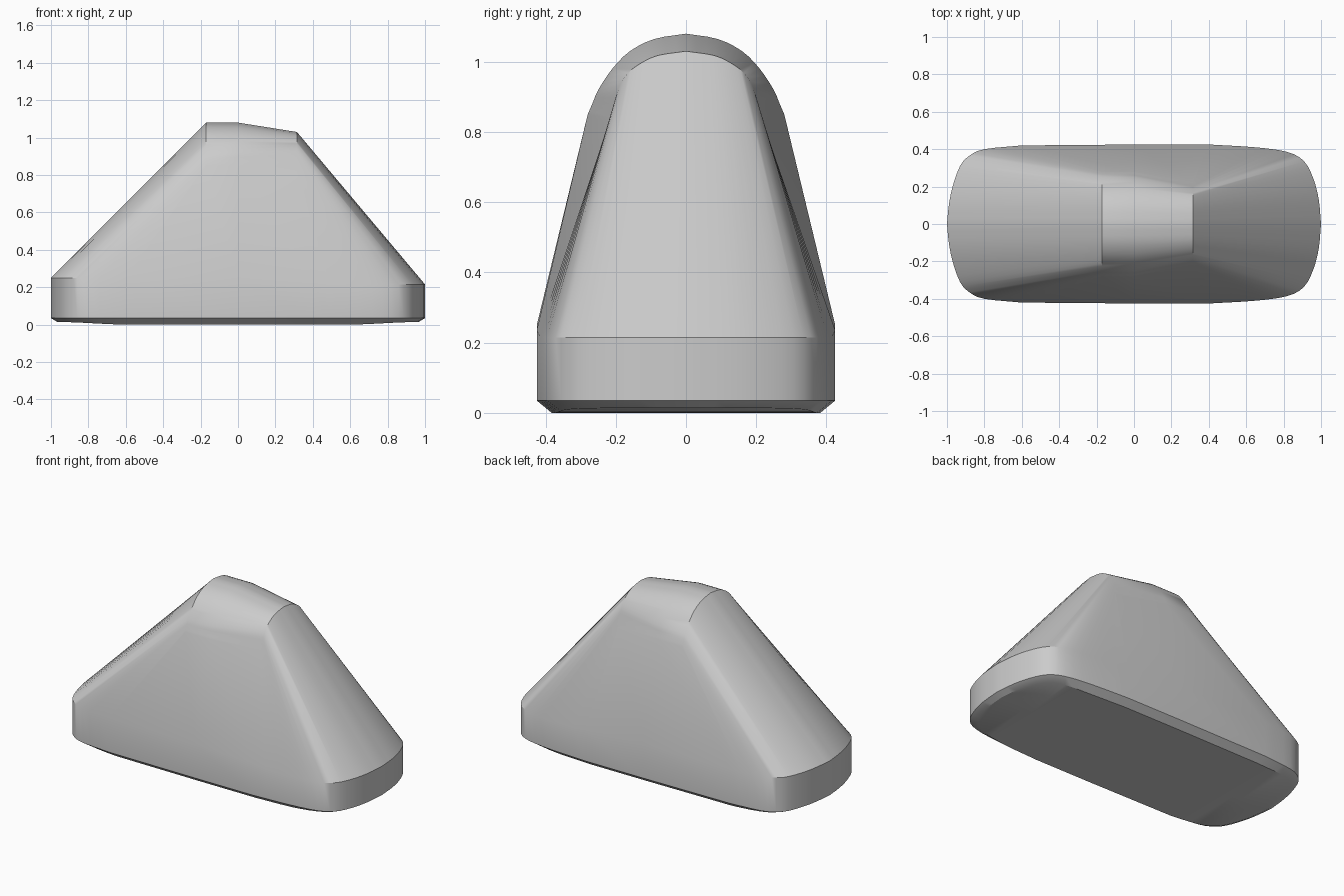
import bpy
import math
from mathutils import Vector

cube = bpy.data.objects.get("Cube")
if cube:
    bpy.data.objects.remove(cube, do_unlink=True)

STEPS = 3


def smooth_path(points):
    """Catmull-Rom resample that keeps the given points."""
    pts = [Vector(p) for p in points]
    pts = [2 * pts[0] - pts[1]] + pts + [2 * pts[-1] - pts[-2]]
    out = []
    for a, b, c, d in zip(pts, pts[1:], pts[2:], pts[3:]):
        for i in range(STEPS):
            t = i / STEPS
            out.append(0.5 * (2 * b + (c - a) * t + (2 * a - 5 * b + 4 * c - d) * t ** 2
                              + (3 * b - a - 3 * c + d) * t ** 3))
    return out + [pts[-2]]


# Half outline of the base (x, y) for each end, and half arches (y, z) of the ridge
left_end = smooth_path([(-1, 0), (-.99, .1), (-.97, .2), (-.93, .31),
                        (-.88, .365), (-.8, .4), (-.6, .42)])
right_end = smooth_path([(.4, .425), (.65, .41), (.82, .385), (.91, .335),
                         (.96, .24), (.988, .13), (1, 0)])
big_arch = smooth_path([(0, 1.08), (.09, 1.065), (.16, 1.03), (.21, .98),
                        (.25, .92), (.265, .885), (.28, .85)])
small_arch = smooth_path([(0, 1.03), (.08, 1.018), (.13, .995), (.165, .968),
                          (.19, .93), (.205, .88), (.22, .82)])
outline = left_end + [Vector((0, .425))] + right_end


def ease(x, start, end):
    t = min(max((x - start) / (end - start), 0), 1)
    return t * t * (3 - 2 * t)


# Stacked rings: underside, lower wall edge, upper wall edge, ridge feet
under = [(p.x * .965, p.y * .9, .014 * ease(abs(p.x), .6, 1)) for p in outline]
low = [(p.x, p.y, .035) for p in outline]
high = [(p.x, p.y, .25 - .035 * ease(p.x, .2, .65)) for p in outline]
arches = [[(x, p.x, p.y) for p in arch]
          for x, arch in ((-.17, big_arch), (0, big_arch), (.315, small_arch))]
ridge = arches[0] + [arches[1][-1]] + arches[2][::-1]

verts, faces, lookup = [], [], {}


def vertex(co):
    key = tuple(round(c, 5) + 0.0 for c in co)
    if key not in lookup:
        lookup[key] = len(verts)
        verts.append(key)
    return lookup[key]


def add_face(corners):
    """Add a face and its mirror image across y = 0."""
    for sign in (1, -1):
        ids = [vertex((x, y * sign, z)) for x, y, z in corners]
        ids = list(dict.fromkeys(ids))
        if len(ids) > 2:
            faces.append(ids[::sign])


def strip(a, b):
    for i in range(len(a) - 1):
        add_face((a[i], b[i], b[i + 1], a[i + 1]))


centre = [(x, 0, z) for x, y, z in under]
for lower, upper in ((centre, under), (under, low), (low, high), (high, ridge)):
    strip(lower, upper)
for near, far in zip(arches, arches[1:]):
    strip(near, far)

mesh = bpy.data.meshes.new("tapered_block")
mesh.from_pydata(verts, [], faces)
mesh.validate()
block = bpy.data.objects.new("tapered_block", mesh)
bpy.context.collection.objects.link(block)

# Plain grey finish
grey = bpy.data.materials.new("light grey")
grey.use_nodes = True
colour = (.6, .6, .6, 1)
grey.diffuse_color = colour
grey.node_tree.nodes["Principled BSDF"].inputs["Base Color"].default_value = colour
mesh.materials.append(grey)

# Consistent outward faces and soft shading with crisp edges
bpy.ops.object.select_all(action='DESELECT')
block.select_set(True)
bpy.context.view_layer.objects.active = block
bpy.ops.object.mode_set(mode='EDIT')
bpy.ops.mesh.select_all(action='SELECT')
bpy.ops.mesh.normals_make_consistent(inside=False)
bpy.ops.object.mode_set(mode='OBJECT')
bpy.ops.object.shade_smooth_by_angle(angle=math.radians(30))
